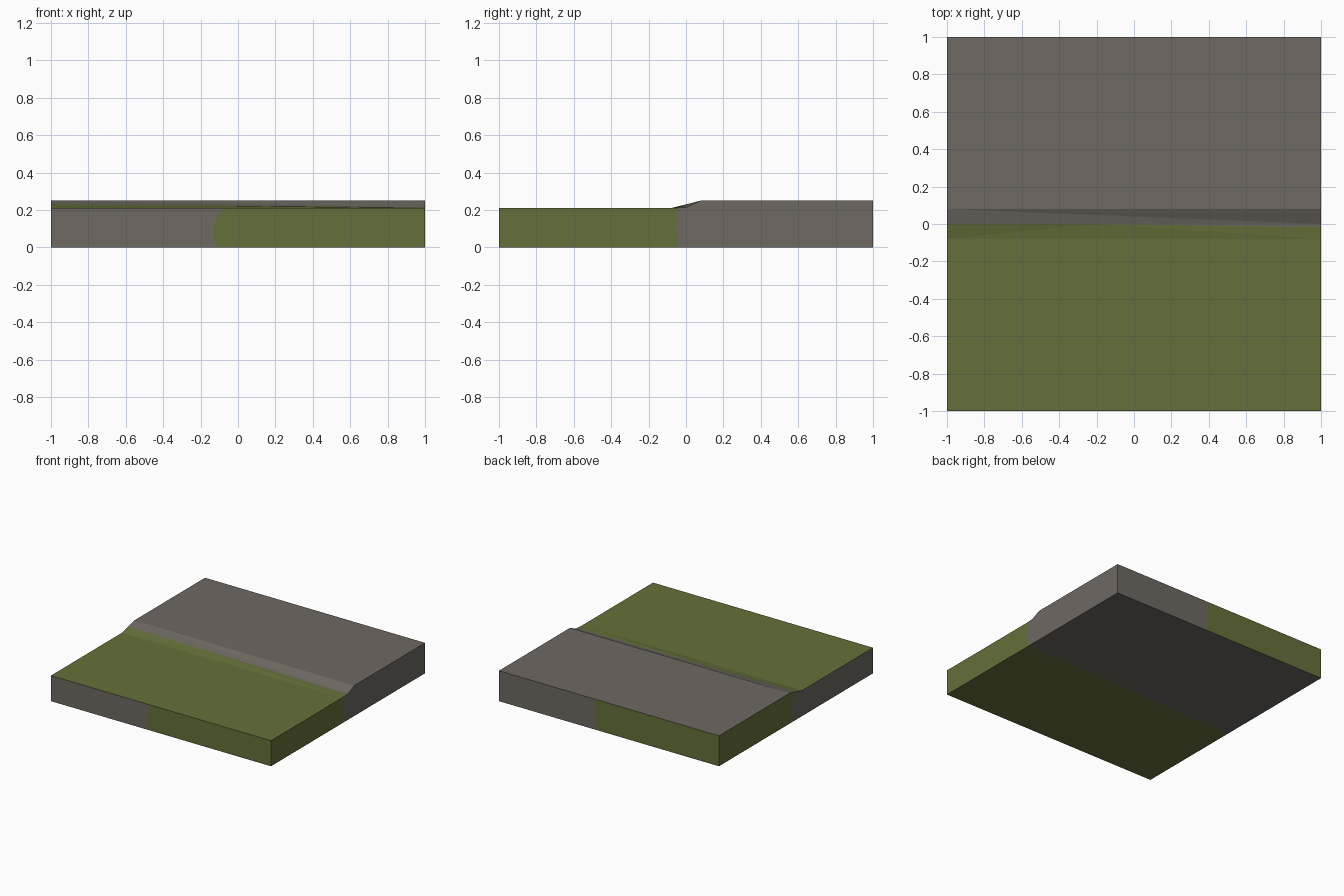
import bpy, bmesh
from mathutils import Vector

if "Cube" in bpy.data.objects:
    bpy.data.objects.remove(bpy.data.objects["Cube"])


def material(name, col):
    m = bpy.data.materials.new(name)
    m.diffuse_color = (*col, 1)
    m.use_nodes = True
    m.node_tree.nodes["Principled BSDF"].inputs["Base Color"].default_value = m.diffuse_color
    return m


mats = [material("stone grey", (0.156, 0.140, 0.121)),
        material("grass green", (0.130, 0.162, 0.042))]
GREY, GREEN = 0, 1
LOW, HIGH = 0.21, 0.25
MID_L, MID_R = 0.23, 0.214      # step height at y = 0, left and right end
centre = Vector((0, 0, 0.1))
bm = bmesh.new()


def face(pts, mat):
    f = bm.faces.new([bm.verts.new(p) for p in pts])
    f.material_index = mat
    f.normal_update()
    if f.normal.dot(f.calc_center_median() - centre) < 0:
        f.normal_flip()


def border(bottom, bulge, top, z_top, n=8):
    """Curved colour border on a wall, from the bottom up, as (u, z)."""
    out = []
    for i in range(n + 1):
        t = i / n
        out.append((bottom + (top - bottom) * t + bulge * 4 * t * (1 - t), z_top * t))
    return out


# front and back walls
fb = border(-0.11, -0.035, -0.08, LOW)
face([(-1, -1, LOW), (-1, -1, 0)] + [(u, -1, z) for u, z in fb], GREY)
face([(1, -1, LOW), (1, -1, 0)] + [(u, -1, z) for u, z in fb], GREEN)
bb = border(0.11, 0.01, 0.11, HIGH)
face([(1, 1, HIGH), (1, 1, 0)] + [(u, 1, z) for u, z in bb], GREY)
face([(-1, 1, HIGH), (-1, 1, 0)] + [(u, 1, z) for u, z in bb], GREEN)

# right wall
rb = [(1, u, z) for u, z in border(-0.04, -0.01, -0.04, 0.212)]
face([(1, -0.08, LOW), (1, -1, LOW), (1, -1, 0)] + rb, GREEN)
face([(1, 0, MID_R), (1, 0.08, HIGH), (1, 1, HIGH), (1, 1, 0)] + rb, GREY)

# left wall
lb = [(-1, u, z) for u, z in border(0.04, 0.01, 0.04, 0.24)]
face([(-1, 0, MID_L), (-1, -0.08, LOW), (-1, -1, LOW), (-1, -1, 0)] + lb, GREY)
face([(-1, 0.08, HIGH), (-1, 1, HIGH), (-1, 1, 0)] + lb, GREEN)

# top: low field, twisted lower bank, upper bank, high field
face([(-1, -1, LOW), (1, -1, LOW), (1, -0.08, LOW), (-1, -0.08, LOW)], GREEN)
edge_l, edge_m, edge_r = (-1, 0, MID_L), (-0.2, 0, 0.6 * MID_L + 0.4 * MID_R), (1, 0, MID_R)
lip = (1, -0.016, LOW + (MID_R - LOW) * 0.8)
face([(-1, -0.08, LOW), edge_m, edge_l], GREEN)
face([(-1, -0.08, LOW), (1, -0.08, LOW), edge_m], GREEN)
face([(1, -0.08, LOW), lip, edge_m], GREEN)
face([edge_m, lip, edge_r], GREY)
face([edge_l, edge_r, (-1, 0.08, HIGH)], GREY)
face([edge_r, (1, 0.08, HIGH), (-1, 0.08, HIGH)], GREY)
face([(-1, 0.08, HIGH), (1, 0.08, HIGH), (1, 1, HIGH), (-1, 1, HIGH)], GREY)

# underside
a, b = (1, -0.04, 0), (-1, -0.09, 0)
face([(-1, -1, 0), (1, -1, 0), a, b], GREEN)
face([b, a, (1, 1, 0), (-1, 1, 0)], GREY)

bmesh.ops.remove_doubles(bm, verts=bm.verts, dist=1e-5)
mesh = bpy.data.meshes.new("ground_tile")
bm.to_mesh(mesh)
bm.free()
for m in mats:
    mesh.materials.append(m)
tile = bpy.data.objects.new("ground_tile", mesh)
bpy.context.collection.objects.link(tile)
